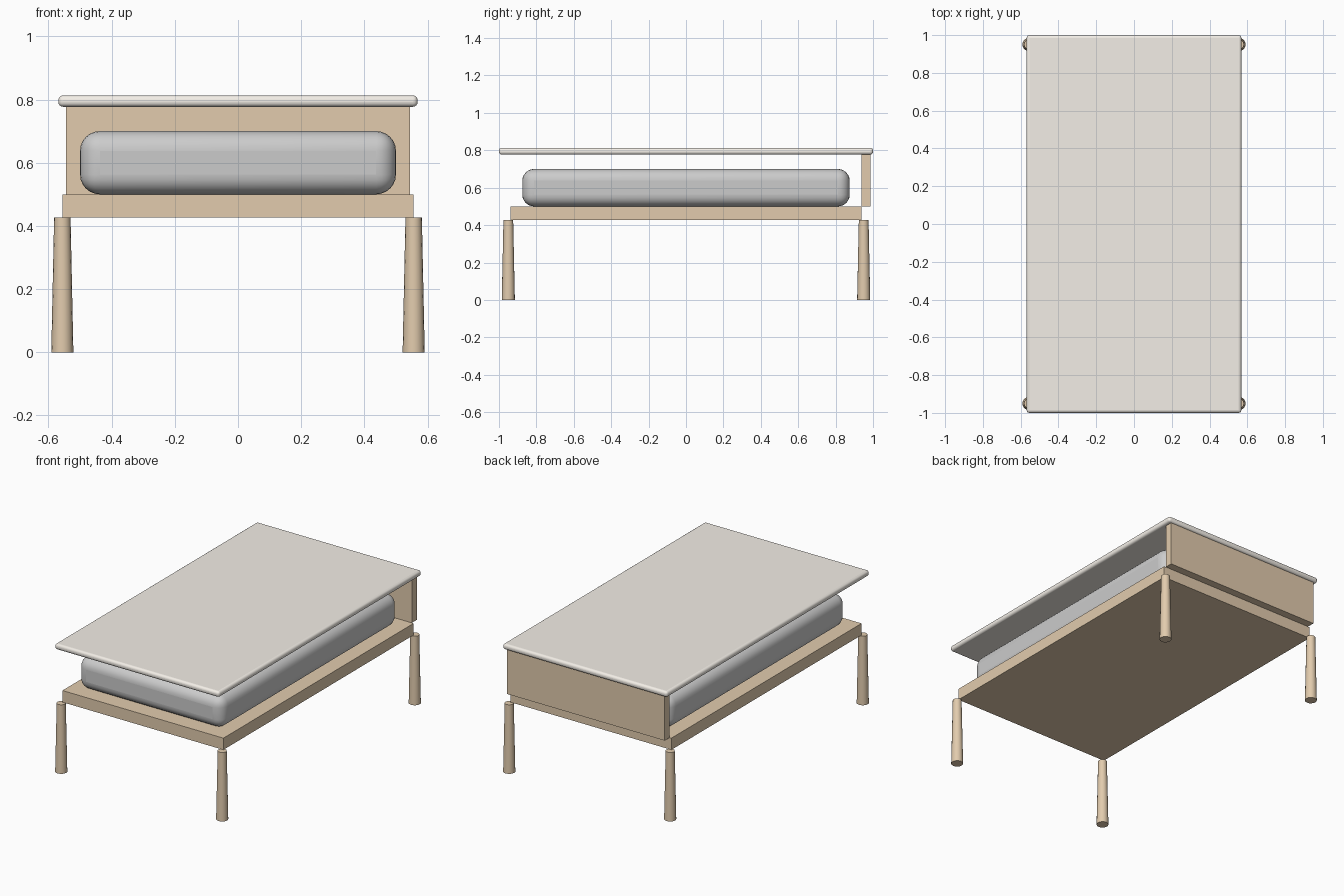
import bpy

if "Cube" in bpy.data.objects:
    bpy.data.objects.remove(bpy.data.objects["Cube"])


def material(name, rgb):
    m = bpy.data.materials.new(name)
    m.diffuse_color = (*rgb, 1)
    m.use_nodes = True
    m.node_tree.nodes["Principled BSDF"].inputs["Base Color"].default_value = m.diffuse_color
    return m


wood = material("wood", (0.76, 0.60, 0.42))
linen = material("linen", (0.90, 0.86, 0.80))


def box(name, lo, hi, mat=None, bevel=0, segments=4):
    centre = [(a + b) / 2 for a, b in zip(lo, hi)]
    bpy.ops.mesh.primitive_cube_add(size=1, location=centre)
    ob = bpy.context.object
    ob.name = name
    ob.scale = [b - a for a, b in zip(lo, hi)]
    bpy.ops.object.transform_apply(location=False, rotation=False, scale=True)
    if mat:
        ob.data.materials.append(mat)
    if bevel:
        mod = ob.modifiers.new("rounding", "BEVEL")
        mod.width = bevel
        mod.segments = segments
        bpy.ops.object.shade_smooth_by_angle()
    return ob


# Bed base and headboard
box("base", (-0.556, -0.938, 0.427), (0.556, 0.938, 0.5), wood)
box("headboard", (-0.544, 0.938, 0.5), (0.544, 0.987, 0.778), wood)

# Mattress and top cover panel
box("mattress", (-0.5, -0.875, 0.5), (0.5, 0.875, 0.7), None, 0.0625, 6)
box("cover_panel", (-0.5685, -1, 0.777), (0.5685, 1, 0.813), linen, 0.015, 4)

# Tapered legs, wider at the floor
for row, y in (("front", -0.95), ("back", 0.95)):
    for side, x in (("left", -0.556), ("right", 0.556)):
        bpy.ops.mesh.primitive_cone_add(vertices=16, radius1=0.035, radius2=0.026,
                                        depth=0.427, location=(x, y, 0.2135))
        leg = bpy.context.object
        leg.name = f"{row}_{side}_leg"
        leg.data.materials.append(wood)
        bpy.ops.object.shade_smooth_by_angle()
